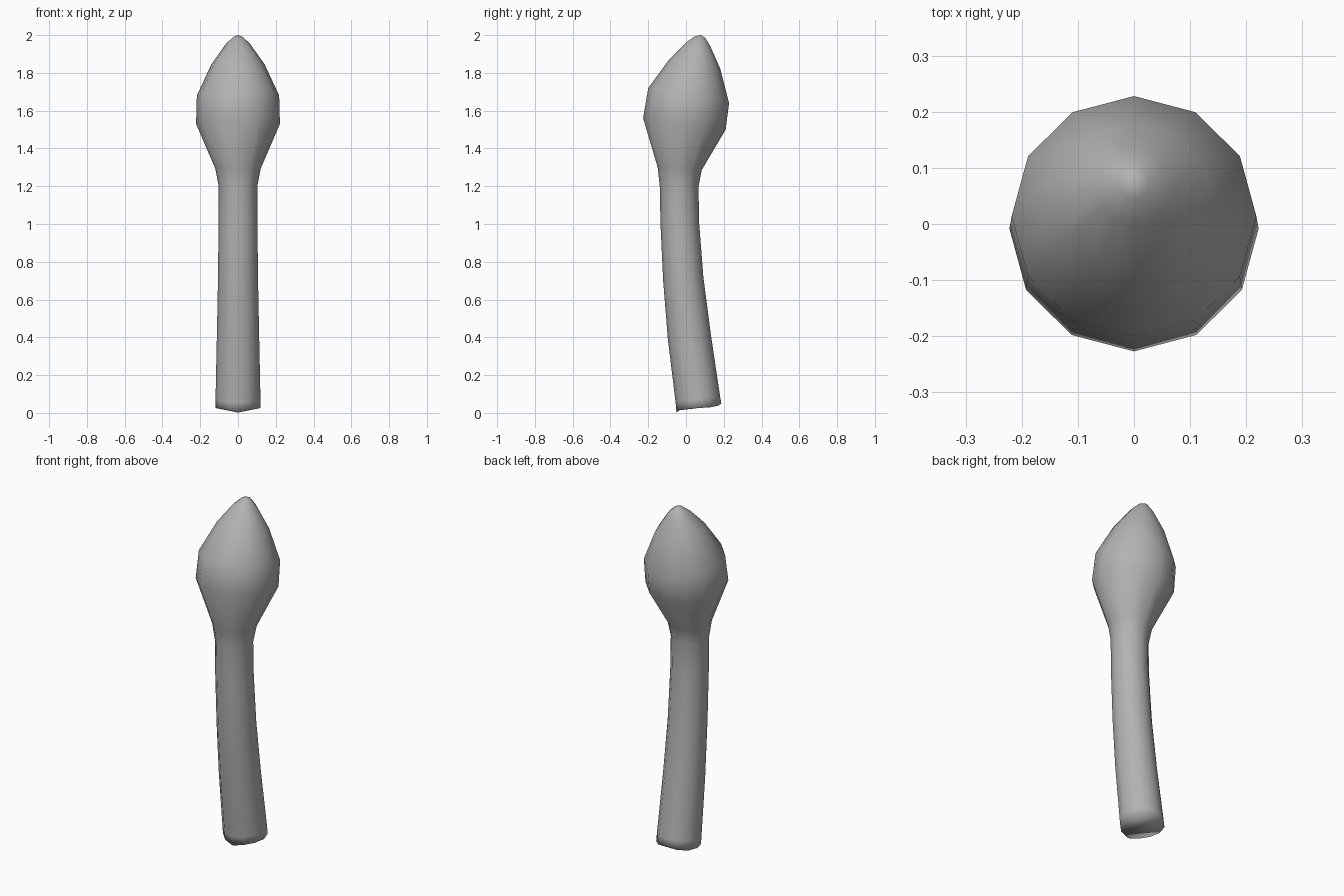
import bpy, bmesh, math

if "Cube" in bpy.data.objects:
    bpy.data.objects.remove(bpy.data.objects["Cube"])

SIDES = 12

# Each ring: (front y, front z, back y, back z, half width in x)
RINGS = [
    (-0.050, 0.002, 0.187, 0.050, 0.120),
    (-0.055, 0.055, 0.180, 0.090, 0.119),
    (-0.096, 0.390, 0.131, 0.420, 0.112),
    (-0.121, 0.700, 0.092, 0.720, 0.106),
    (-0.135, 1.000, 0.070, 1.000, 0.103),
    (-0.139, 1.200, 0.066, 1.195, 0.102),
    (-0.150, 1.300, 0.083, 1.285, 0.120),
    (-0.227, 1.560, 0.210, 1.500, 0.222),
    (-0.200, 1.720, 0.228, 1.640, 0.218),
    (-0.090, 1.870, 0.182, 1.820, 0.141),
    (0.000, 1.960, 0.127, 1.945, 0.065),
    (0.045, 1.993, 0.100, 1.988, 0.025),
]


def add_ring(bm, ring, crimped):
    fy, fz, by, bz, rx = ring
    verts = []
    for i in range(SIDES):
        a = 2 * math.pi * i / SIDES
        s, c = math.sin(a), math.cos(a)
        # The stem's end is slightly crimped towards its front and back
        t = math.copysign(1 - abs(s), c) if crimped else c
        verts.append(bm.verts.new((rx * s,
                                   (fy + by) / 2 + c * (by - fy) / 2,
                                   (fz + bz) / 2 + t * (bz - fz) / 2)))
    return verts


# Curved stem flowing into a closed bud
bm = bmesh.new()
loops = [add_ring(bm, r, i == 0) for i, r in enumerate(RINGS)]
for lo, hi in zip(loops, loops[1:]):
    for i in range(SIDES):
        j = (i + 1) % SIDES
        bm.faces.new((lo[i], lo[j], hi[j], hi[i]))

# Pointed tip and cut end, smoothly shaded over the rim
tip = bm.verts.new((0, 0.077, 2.0))
for i in range(SIDES):
    bm.faces.new((loops[-1][i], loops[-1][(i + 1) % SIDES], tip))
bm.faces.new(loops[0])
bmesh.ops.recalc_face_normals(bm, faces=bm.faces[:])
for f in bm.faces:
    f.smooth = True

mesh = bpy.data.meshes.new("bud_and_stem")
bm.to_mesh(mesh)
bm.free()

# Mid grey surface
grey = bpy.data.materials.new("mid_grey")
grey.diffuse_color = (0.45, 0.45, 0.45, 1)
grey.use_nodes = True
grey.node_tree.nodes["Principled BSDF"].inputs["Base Color"].default_value = grey.diffuse_color
mesh.materials.append(grey)

obj = bpy.data.objects.new("bud_and_stem", mesh)
bpy.context.collection.objects.link(obj)
